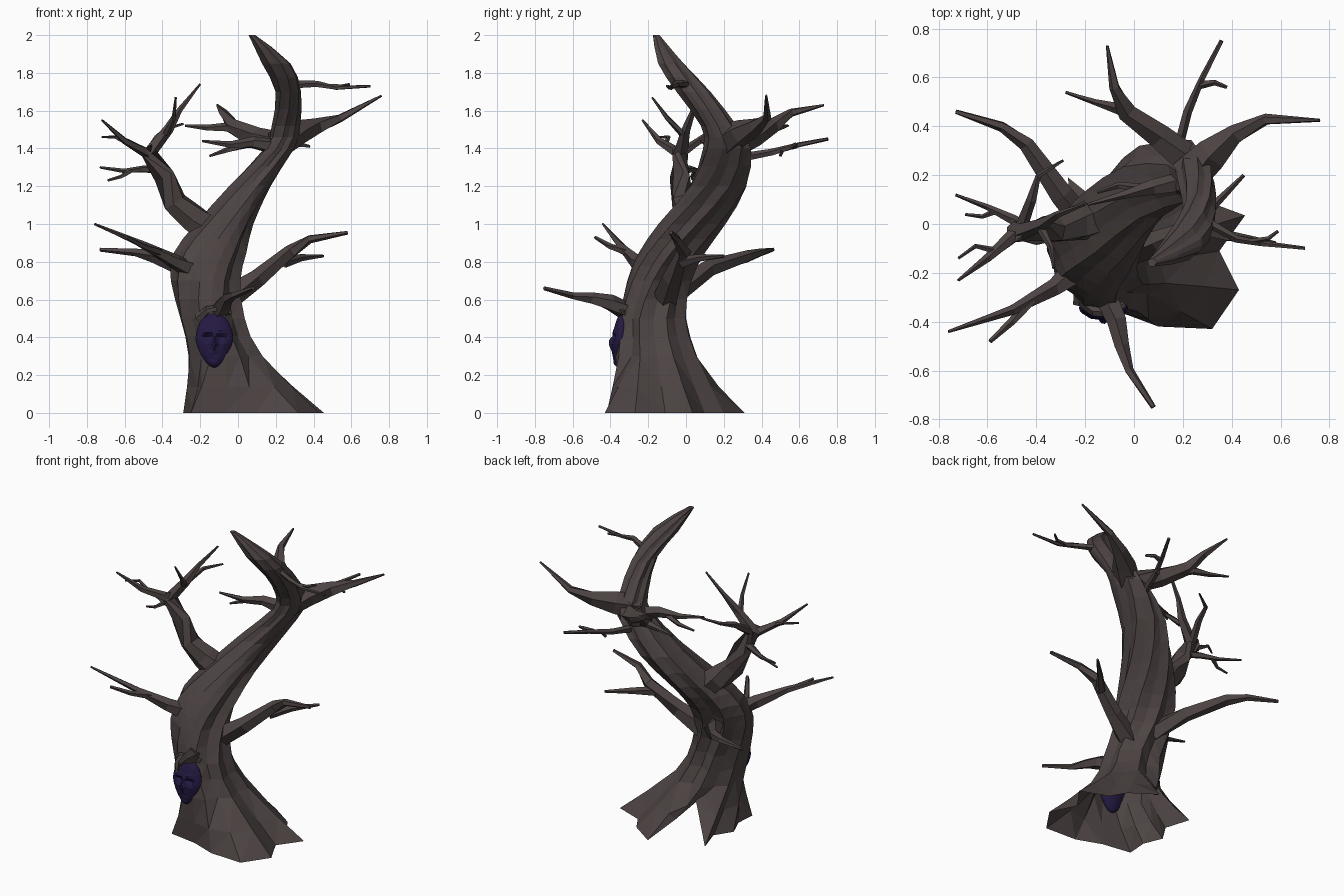
import bpy, bmesh, math, random
from mathutils import Vector

random.seed(4)
SIDES = 16


def material(name, color):
    m = bpy.data.materials.new(name)
    m.diffuse_color = color
    return m


bark = material("bark", (0.075, 0.058, 0.057, 1))
violet = material("violet", (0.018, 0.01, 0.055, 1))


def finish(bm, name, mat):
    bmesh.ops.recalc_face_normals(bm, faces=bm.faces)
    me = bpy.data.meshes.new(name)
    bm.to_mesh(me)
    bm.free()
    me.materials.append(mat)
    ob = bpy.data.objects.new(name, me)
    bpy.context.collection.objects.link(ob)
    return ob


def bridge(bm, a, b):
    n = len(a)
    for i in range(n):
        bm.faces.new((a[i], a[(i + 1) % n], b[(i + 1) % n], b[i]))


# Trunk: root footprint (open underneath, arch raised at the back), then fluted twisting rings
roots = [(.35, -.11, 0), (.455, .035, 0), (.28, .1, 0), (.22, .2, 0),
         (.06, .31, 0), (-.03, .15, .1), (-.12, .07, .22), (-.27, .19, 0),
         (-.22, .03, 0), (-.29, -.08, 0), (-.24, -.2, 0), (-.25, -.33, 0),
         (-.06, -.36, 0), (.1, -.42, 0), (.32, -.43, 0), (.43, -.27, 0)]
# z, xmin, xmax, ymin, ymax
rings = [(.30, -.268, .135, -.375, .07), (.50, -.31, .04, -.355, .01),
         (.70, -.35, .005, -.315, .03), (.85, -.33, .035, -.25, .10),
         (1.0, -.22, .075, -.15, .21), (1.2, -.05, .175, .01, .33),
         (1.4, .14, .30, .09, .345), (1.52, .18, .33, .08, .27),
         (1.7, .20, .335, -.05, .13), (1.85, .125, .28, -.15, -.01),
         (2.0, .055, .092, -.175, -.14)]
flute = [random.uniform(1.0, 1.06) if i % 2 else random.uniform(.83, .93) for i in range(SIDES)]
flute[11:14] = [.99, .98, .99]

loops = [[Vector(p) for p in roots]]
for z, x0, x1, y0, y1 in rings:
    loop = []
    for i in range(SIDES):
        a = math.tau * i / SIDES + 1.1 * max(0, z - .5)
        x = (x0 + x1) / 2 + (x1 - x0) / 2 * math.cos(a) * flute[i]
        y = (y0 + y1) / 2 + (y1 - y0) / 2 * math.sin(a) * flute[i]
        loop.append(Vector((x, y, z)))
    loops.append(loop)

bm = bmesh.new()
prev = None
for k, loop in enumerate(loops):
    stack = [loop]
    if k < len(loops) - 1:                       # smooth in-between ring
        before, nxt, after = loops[max(k - 1, 0)], loops[k + 1], loops[min(k + 2, len(loops) - 1)]
        stack.append([(9 * (b + c) - a - d) / 16 for a, b, c, d in zip(before, loop, nxt, after)])
    for pts in stack:
        ring = [bm.verts.new(p) for p in pts]
        if prev:
            bridge(bm, prev, ring)
        prev = ring
bm.faces.new(prev)
bmesh.ops.triangulate(bm, faces=bm.faces)
finish(bm, "trunk", bark)


# Tapered, slightly crooked limbs
def limb(bm, pts, r0, r1=.006, sides=5):
    pts = [Vector(p) for p in pts]
    n = len(pts)
    prev = None
    for k, p in enumerate(pts):
        t = (pts[min(k + 1, n - 1)] - pts[max(k - 1, 0)]).normalized()
        ref = Vector((0, 0, 1)) if abs(t.z) < .85 else Vector((0, 1, 0))
        u = t.cross(ref).normalized()
        v = u.cross(t)
        s = k / (n - 1)
        r = r0 * (1 - s) ** 1.1 + r1 * (1 - (1 - s) ** 1.1)
        ring = []
        for i in range(sides):
            a = math.tau * i / sides + .25 * k
            rr = r * random.uniform(.9, 1.15)
            ring.append(bm.verts.new(p + u * rr * math.cos(a) + v * rr * math.sin(a)))
        if prev:
            bridge(bm, prev, ring)
        else:
            bm.faces.new(ring[::-1])
        prev = ring
    bm.faces.new(prev)


def branch(name, *limbs):
    bm = bmesh.new()
    for l in limbs:
        limb(bm, *l)
    finish(bm, name, bark)


K = (-.47, -.03, 1.37)
branch("left_crown_limb",
       ([(-.14, .02, .95), (-.24, 0, 1.03), (-.33, -.02, 1.12), (-.39, -.03, 1.25), (-.49, -.03, 1.4)], .085, .042, 6),
       ([K, (-.6, -.14, 1.44), (-.72, -.23, 1.55)], .032),
       ([(-.57, -.11, 1.42), (-.65, -.09, 1.46), (-.72, -.14, 1.46)], .014),
       ([K, (-.37, 0, 1.5), (-.31, .04, 1.6), (-.2, .08, 1.74)], .036),
       ([(-.38, -.02, 1.48), (-.34, -.1, 1.56), (-.33, -.18, 1.67)], .02),
       ([K, (-.42, .1, 1.46), (-.39, .2, 1.5), (-.29, .26, 1.53)], .027),
       ([(-.41, -.03, 1.29), (-.5, .02, 1.29), (-.6, .07, 1.28), (-.73, .12, 1.3)], .026),
       ([(-.57, .05, 1.28), (-.62, .03, 1.25), (-.69, .04, 1.23)], .013))
branch("left_low_branch",
       ([(-.22, -.18, .74), (-.33, -.26, .8), (-.5, -.35, .89), (-.76, -.44, 1.0)], .055),
       ([(-.42, -.31, .85), (-.5, -.4, .88), (-.59, -.48, .93)], .024, .009))
branch("left_back_branch",
       ([(-.17, -.04, .66), (-.3, .12, .77), (-.44, .33, .83), (-.54, .4, .85), (-.73, .46, .865)], .06, .01))
branch("right_low_branch",
       ([(-.06, -.12, .6), (.1, -.07, .71), (.28, -.01, .85), (.38, -.05, .92), (.58, -.08, .955)], .068, .01),
       ([(.24, -.02, .8), (.33, .08, .82), (.45, .2, .83)], .03, .008))
branch("front_branch",
       ([(-.12, -.27, .52), (-.07, -.4, .58), (-.05, -.5, .61), (-.02, -.6, .62), (.08, -.75, .66)], .055, .01))
branch("upper_right_twig",
       ([(.28, .02, 1.74), (.42, -.06, 1.74), (.52, -.08, 1.72), (.7, -.1, 1.73)], .021, .007),
       ([(.48, -.07, 1.73), (.55, -.06, 1.73), (.59, -.03, 1.74)], .012, .007))
branch("right_crown_branch",
       ([(.22, .2, 1.43), (.32, .29, 1.48), (.42, .37, 1.52), (.54, .43, 1.56), (.76, .425, 1.68)], .085))
branch("back_crown_branch",
       ([(.24, .24, 1.41), (.1, .36, 1.46), (-.03, .46, 1.52), (-.08, .56, 1.59), (-.11, .73, 1.63)], .075),
       ([(.06, .4, 1.48), (-.06, .47, 1.51), (-.16, .5, 1.51), (-.28, .54, 1.52)], .035))
branch("back_twig",
       ([(.17, .28, 1.35), (.22, .46, 1.38), (.28, .6, 1.42), (.36, .75, 1.45)], .022, .009),
       ([(.27, .57, 1.41), (.33, .58, 1.42), (.38, .56, 1.41)], .017, .007),
       ([(.25, .51, 1.39), (.23, .5, 1.36)], .012, .008))
branch("inner_left_twig",
       ([(.23, .18, 1.4), (.08, .15, 1.43), (-.04, .12, 1.42), (-.19, .08, 1.44)], .045),
       ([(.04, .14, 1.42), (-.06, .16, 1.39), (-.15, .13, 1.36)], .022))


# Face: faceted oval pushed into brow, nose, eye sockets, cheeks and mouth
def bump(x, z, cx, cz, wx, wz):
    return math.exp(-((x - cx) / wx) ** 2 - ((z - cz) / wz) ** 2)


bm = bmesh.new()
bmesh.ops.create_icosphere(bm, subdivisions=4, radius=1)
for v in bm.verts:
    x, y, z = v.co
    taper = 1 - .3 * max(0, -z)
    if y < 0:
        y -= .5 * bump(x, z, 0, -.15, .15, .17) + .25 * bump(x, z, 0, .05, .1, .2)
        y -= .22 * bump(x, z, 0, -.5, .28, .1) + .2 * bump(x, z, 0, -.85, .28, .14)
        y += .25 * bump(x, z, 0, -.52, .24, .035)
        for s in (-1, 1):
            y += .45 * bump(x, z, s * .36, .12, .2, .1)
            y -= .2 * bump(x, z, s * .38, .32, .28, .09)
            y -= .15 * bump(x, z, s * .5, -.15, .2, .15)
    v.co = (-.125 + x * .1 * taper, -.345 + y * .043 + z * .009, .385 + z * .145)
finish(bm, "face", violet)

# Bark lip above the face
branch("brow_ledge",
       ([(-.21, -.32, .5), (-.16, -.36, .545), (-.1, -.365, .555), (-.04, -.33, .53)], .024, .014))
